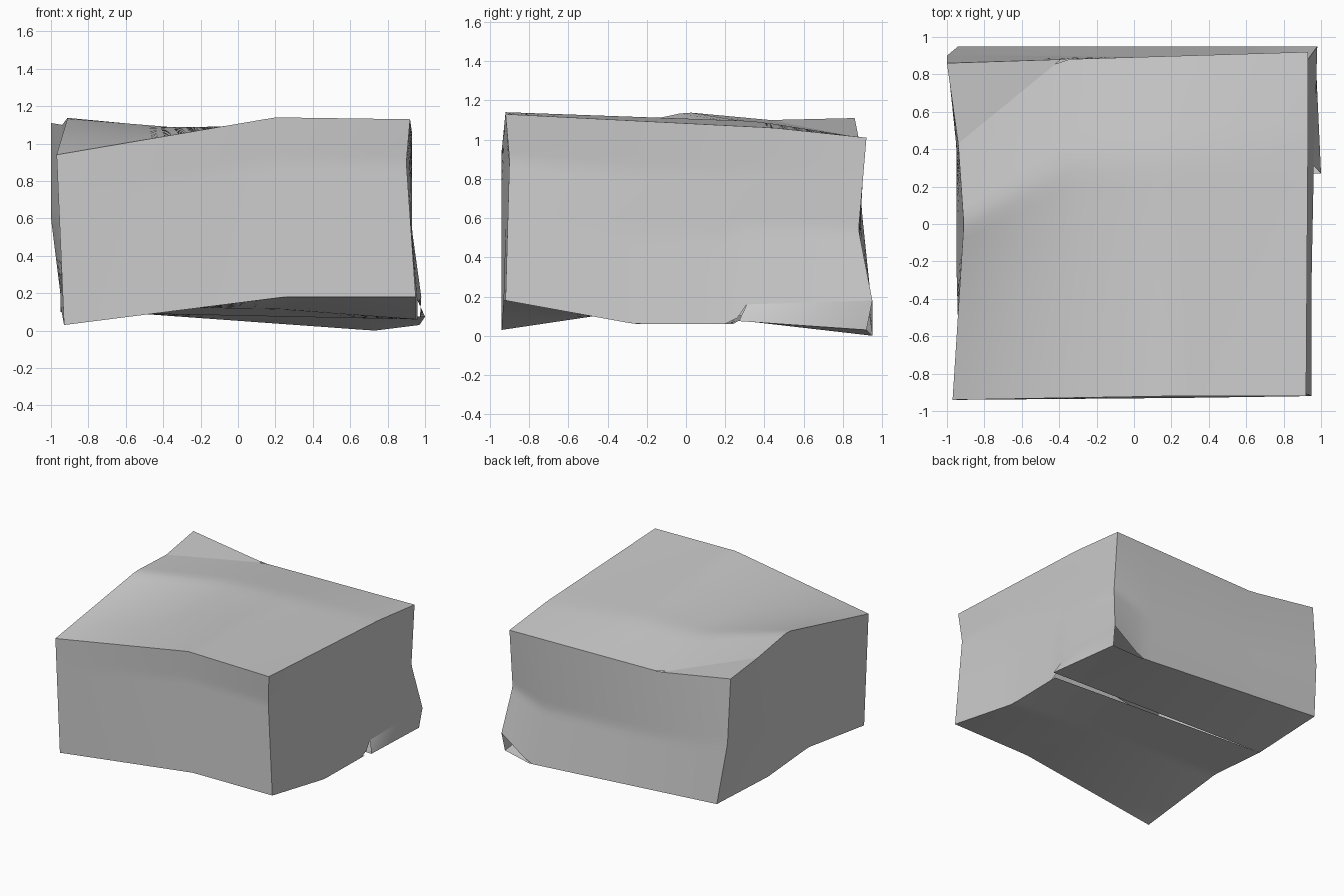
import bpy
from mathutils import Vector

cube = bpy.data.objects.get("Cube")
if cube:
    bpy.data.objects.remove(cube, do_unlink=True)

STEPS = 24

stone = bpy.data.materials.new("stone grey")
stone.use_nodes = True
stone.diffuse_color = (0.6, 0.6, 0.6, 1)
stone.node_tree.nodes["Principled BSDF"].inputs["Base Color"].default_value = stone.diffuse_color

# Corners of the warped block
front_low_left = (-.93, -.94, .03)
front_low_right = (.95, -.92, .18)
front_top_left = (-.97, -.94, .94)
front_top_right = (.92, -.92, 1.13)
back_low_left = (-.94, .95, .12)
back_low_right = (.98, .95, .18)
back_top_left = (-1, .86, 1.11)
back_top_right = (.93, .92, 1.01)

# Bends along the edges
front_top_bend = (.2, -.92, 1.14)
front_low_bend = (.25, -.93, .18)
front_right_bend = (.9, -.9, .9)
right_top_bend = (.93, .45, 1.06)
right_low_bend = (.95, -.26, .06)
right_notch_low = (.96, .24, .06)
right_notch_top = (.96, .31, .16)
back_right_bend = (.93, .88, .54)
back_left_bend = (-1, .9, .6)
back_top_bend = (-.39, .88, 1.01)
back_low_bend = (.73, .95, 0)
left_top_bend = (-.91, 0, 1.14)
left_low_bend = (-.95, -.2, .14)
crack_top = (-.94, .43, 1.1)
crack_low = (-.95, .31, .1)
flap_tip = (1, .27, .075)
flap_heel = (.97, .92, .03)


def sampler(points):
    """Return a function that walks a polyline by its length."""
    pts = [Vector(p) for p in points]
    lengths = [(b - a).length for a, b in zip(pts, pts[1:])]

    def at(t):
        rest = t * sum(lengths)
        for a, b, size in zip(pts, pts[1:], lengths):
            if rest <= size and size > 0:
                return a.lerp(b, rest / size)
            rest -= size
        return pts[-1].copy()
    return at


def panel(name, low, high, start, end):
    """Span four edge lines with a blended patch, facing outward.
    low and high run along u; start and end run from low to high."""
    lo, hi, st, en = map(sampler, (low, high, start, end))
    verts = []
    for j in range(STEPS + 1):
        v = j / STEPS
        for i in range(STEPS + 1):
            u = i / STEPS
            ruled = lo(u).lerp(hi(u), v) + st(v).lerp(en(v), u)
            corners = lo(0).lerp(lo(1), u).lerp(hi(0).lerp(hi(1), u), v)
            verts.append(ruled - corners)
    row = STEPS + 1
    faces = [(j * row + i, j * row + i + 1, (j + 1) * row + i + 1, (j + 1) * row + i)
             for j in range(STEPS) for i in range(STEPS)]
    across = (lo(1) - lo(0)).cross(hi(.5) - lo(.5))
    middle = verts[len(verts) // 2] - Vector((0, 0, .57))
    if across.dot(middle) < 0:
        faces = [f[::-1] for f in faces]
    add_mesh(name, verts, faces)


def add_mesh(name, verts, faces):
    mesh = bpy.data.meshes.new(name)
    mesh.from_pydata(verts, [], faces)
    mesh.materials.append(stone)
    mesh.shade_smooth()
    mesh.update()
    obj = bpy.data.objects.new(name, mesh)
    bpy.context.collection.objects.link(obj)


# Upright sides
panel("front_side",
      [front_low_left, front_low_bend, front_low_right],
      [front_top_left, front_top_bend, front_top_right],
      [front_low_left, front_top_left],
      [front_low_right, front_right_bend, front_top_right])
panel("right_side",
      [front_low_right, right_low_bend, right_notch_low, right_notch_top, back_low_right],
      [front_top_right, right_top_bend, back_top_right],
      [front_low_right, front_right_bend, front_top_right],
      [back_low_right, back_right_bend, back_top_right])
panel("back_side",
      [back_low_right, back_low_bend, back_low_left],
      [back_top_right, back_top_bend, back_top_left],
      [back_low_right, back_right_bend, back_top_right],
      [back_low_left, back_left_bend, back_top_left])
panel("left_side",
      [front_low_left, left_low_bend, crack_low],
      [front_top_left, left_top_bend, crack_top],
      [front_low_left, front_top_left],
      [crack_low, crack_top])

# Split corner column behind the crack
panel("left_corner_side",
      [crack_low, back_low_left],
      [crack_top, back_top_left],
      [crack_low, crack_top],
      [back_low_left, back_left_bend, back_top_left])
add_mesh("top_corner_flap",
         [crack_top, back_top_bend, back_top_left], [(0, 1, 2)])

# Sagging top
panel("top_side",
      [front_top_left, front_top_bend, front_top_right],
      [crack_top, back_top_bend, back_top_right],
      [front_top_left, left_top_bend, crack_top],
      [front_top_right, right_top_bend, back_top_right])

# Underside in two sheets with a step between them
panel("underside_front",
      [front_low_left, front_low_bend, front_low_right],
      [crack_low, right_notch_low],
      [front_low_left, left_low_bend, crack_low],
      [front_low_right, right_low_bend, right_notch_low])
panel("underside_back",
      [crack_low, flap_tip],
      [back_low_left, back_low_bend, flap_heel],
      [crack_low, back_low_left],
      [flap_tip, flap_heel])

# Loose strip low on the right
panel("right_low_flap",
      [flap_tip, flap_heel],
      [right_notch_top, back_low_right],
      [flap_tip, right_notch_top],
      [flap_heel, back_low_right])
